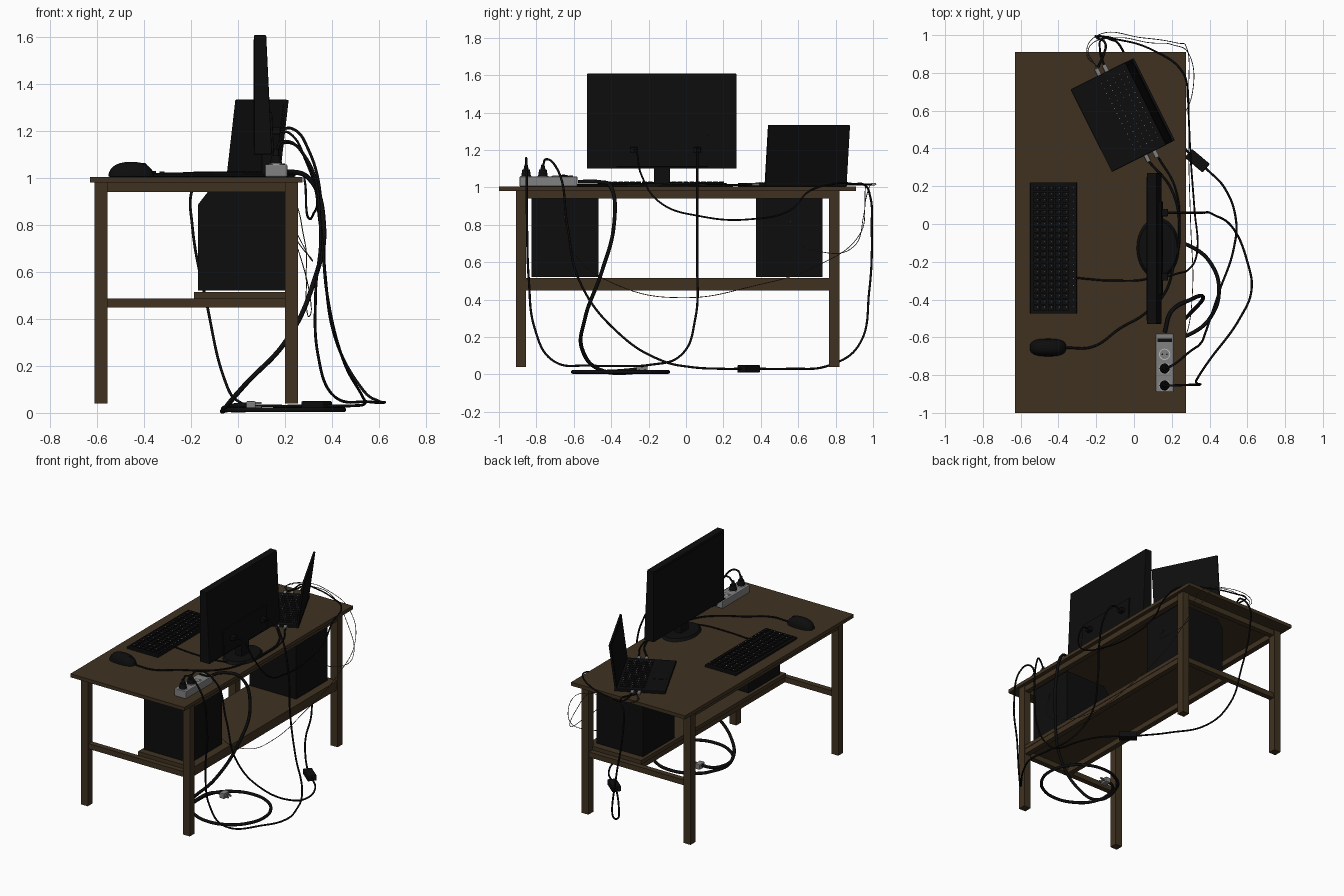
import bpy, bmesh, math
from mathutils import Matrix, Vector

if "Cube" in bpy.data.objects:
    bpy.data.objects.remove(bpy.data.objects["Cube"])

def mat(name, c):
    m = bpy.data.materials.new(name)
    m.diffuse_color = (*c, 1)
    m.use_nodes = True
    m.node_tree.nodes["Principled BSDF"].inputs["Base Color"].default_value = m.diffuse_color
    return m

WOOD = mat("dark wood", (0.05, 0.031, 0.015))
BLACK = mat("black plastic", (0.004, 0.004, 0.004))
GREY = mat("grey plastic", (0.22, 0.22, 0.22))
LIGHT = mat("light markings", (0.5, 0.5, 0.5))
THIN = mat("dark grey cable", (0.06, 0.06, 0.06))
TAN = mat("brown cable", (0.07, 0.045, 0.02))

def finish(name, bm, m, bevel=0, smooth=False, M=None):
    if M:
        bm.transform(M)
    bmesh.ops.recalc_face_normals(bm, faces=bm.faces)
    me = bpy.data.meshes.new(name)
    bm.to_mesh(me)
    bm.free()
    me.materials.append(m)
    ob = bpy.data.objects.new(name, me)
    bpy.context.collection.objects.link(ob)
    if bevel:
        b = ob.modifiers.new("bevel", 'BEVEL')
        b.width, b.segments = bevel, 2
    if smooth:
        bpy.ops.object.select_all(action='DESELECT')
        ob.select_set(True)
        bpy.context.view_layer.objects.active = ob
        bpy.ops.object.shade_smooth_by_angle(angle=math.radians(40))
    return ob

def add_box(bm, lo, hi):
    lo, hi = Vector(lo), Vector(hi)
    bmesh.ops.create_cube(bm, size=1, matrix=Matrix.Translation((lo + hi) / 2)
                          @ Matrix.Diagonal((*(hi - lo), 1)))

def box(name, lo, hi, m, bevel=0, M=None):
    bm = bmesh.new()
    add_box(bm, lo, hi)
    return finish(name, bm, m, bevel, M=M)

def extrude_y(name, prof, y0, y1, m, bevel=0):
    bm = bmesh.new()
    f = bm.faces.new([bm.verts.new((x, y0, z)) for x, z in prof])
    r = bmesh.ops.extrude_face_region(bm, geom=[f])
    bmesh.ops.translate(bm, vec=(0, y1 - y0, 0),
                        verts=[v for v in r['geom'] if isinstance(v, bmesh.types.BMVert)])
    return finish(name, bm, m, bevel)

def cyl(name, c, r, h, m, r2=None, sx=1, sy=1, M=None, n=24):
    bm = bmesh.new()
    bmesh.ops.create_cone(bm, cap_ends=True, segments=n, radius1=r, radius2=r if r2 is None else r2,
                          depth=h, matrix=Matrix.Translation(c) @ Matrix.Diagonal((sx, sy, 1, 1)))
    return finish(name, bm, m, smooth=True, M=M)

def cable(name, pts, r, m=BLACK):
    cu = bpy.data.curves.new(name, 'CURVE')
    cu.dimensions = '3D'
    cu.bevel_depth, cu.bevel_resolution, cu.resolution_u = r, 2, 10
    cu.use_fill_caps = True
    s = cu.splines.new('BEZIER')
    s.bezier_points.add(len(pts) - 1)
    for bp, p in zip(s.bezier_points, pts):
        bp.co = p
        bp.handle_left_type = bp.handle_right_type = 'AUTO'
    cu.materials.append(m)
    ob = bpy.data.objects.new(name, cu)
    bpy.context.collection.objects.link(ob)
    bpy.ops.object.select_all(action='DESELECT')
    ob.select_set(True)
    bpy.context.view_layer.objects.active = ob
    bpy.ops.object.convert(target='MESH')

def keys(name, x0, x1, y0, y1, rows, cols, z, h, M=None):
    # grid of key caps with a tiny light marking on each
    bm, dots = bmesh.new(), bmesh.new()
    dx, dy = (x1 - x0) / rows, (y1 - y0) / cols
    for i in range(rows):
        for j in range(cols):
            x, y = x0 + i * dx, y0 + j * dy
            add_box(bm, (x + .003, y + .003, z), (x + dx - .003, y + dy - .003, z + h))
            add_box(dots, (x + dx * .6, y + dy * .6, z + h),
                    (x + dx * .6 + .003, y + dy * .6 + .003, z + h + .0005))
    finish(name, bm, BLACK, M=M)
    finish(name + "_markings", dots, LIGHT, M=M)

# desk: top, legs, aprons, lower rails, shelf
box("desk_top", (-.63, -1, .98), (.275, .91, 1.005), WOOD)
for x in (-.61, .2):
    for y in (-.91, .765):
        box("desk_leg", (x, y, .04), (x + .055, y + .055, .98), WOOD)
    box("long_apron", (x + .008, -.855, .94), (x + .047, .765, .98), WOOD)
for y in (-.91, .765):
    box("end_apron", (-.555, y + .008, .94), (.2, y + .047, .98), WOOD)
    box("end_rail", (-.555, y + .008, .449), (.2, y + .047, .487), WOOD)
for x in (-.18, .208):
    box("shelf_rail", (x, -.865, .449), (x + .039, .775, .487), WOOD)
box("shelf", (-.187, -.865, .487), (.25, .775, .515), WOOD)

# two computer cases with a chamfered top edge
for y in (-.825, .373):
    extrude_y("computer_case", [(-.17, .52), (.2, .52), (.2, .945), (-.125, .945), (-.17, .887)],
              y, y + .358, BLACK)

# monitor and stand
extrude_y("monitor", [(.068, 1.1), (.068, 1.608), (.12, 1.608), (.145, 1.1)], -.53, .27, BLACK, .004)
box("monitor_screen", (.066, -.51, 1.13), (.069, .25, 1.59), BLACK)
extrude_y("monitor_back_panel", [(.1, 1.11), (.153, 1.11), (.145, 1.28), (.1, 1.28)], -.375, .12, BLACK, .003)
box("stand_neck", (.1, -.172, 1.015), (.15, -.085, 1.2), BLACK, .005)
cyl("stand_base", (.127, -.128, 1.013), 1, .016, BLACK, .9, .113, .16, n=48)
for y in (-.28, .06):
    box("monitor_connector", (.14, y - .02, 1.185), (.18, y + .02, 1.215), BLACK, .004)

# laptop, turned on the desk
L = Matrix.Translation((-.226, .494, 0)) @ Matrix.Rotation(math.radians(26.5), 4, 'Z')
box("laptop_base", (0, -.243, 1.005), (.336, .243, 1.024), BLACK, .003, L)
keys("laptop_keys", .14, .31, -.21, .21, 5, 14, 1.024, .003, L)
box("laptop_touchpad", (.02, -.06, 1.024), (.11, .06, 1.026), BLACK, 0, L)
hinge = L @ Matrix.Translation((.328, 0, 1.022)) @ Matrix.Rotation(math.radians(7.3), 4, 'Y')
box("laptop_lid", (-.008, -.243, 0), (.006, .243, .313), BLACK, .003, hinge)
box("laptop_screen", (-.0095, -.225, .02), (-.008, .225, .295), BLACK, 0, hinge)
for x, s in ((.17, 1), (.215, 1), (.2, -1), (.25, -1)):
    ys = sorted((s * .243, s * .283))
    box("laptop_connector", (x - .011, ys[0], 1.008), (x + .011, ys[1], 1.022), GREY, .002, L)

# keyboard and mouse
box("keyboard", (-.55, -.475, 1.005), (-.302, .22, 1.022), BLACK, .004)
keys("main_keys", -.535, -.345, -.46, .205, 5, 21, 1.022, .008)
keys("function_keys", -.338, -.31, -.46, .205, 1, 18, 1.022, .006)
bm = bmesh.new()
bmesh.ops.create_uvsphere(bm, u_segments=24, v_segments=16, radius=1)
bmesh.ops.bisect_plane(bm, geom=bm.verts[:] + bm.edges[:] + bm.faces[:], plane_co=(0, 0, 0),
                       plane_no=(0, 0, -1), clear_outer=True)
bmesh.ops.holes_fill(bm, edges=bm.edges)
for v in bm.verts:
    v.co.x = math.copysign(abs(v.co.x) ** .75, v.co.x)
    v.co.y = math.copysign(abs(v.co.y) ** .75, v.co.y)
finish("mouse", bm, BLACK, smooth=True,
       M=Matrix.Translation((-.455, -.654, 1.006)) @ Matrix.Diagonal((.097, .047, .062, 1)))
cyl("mouse_wheel", (0, 0, 0), .014, .012, BLACK,
    M=Matrix.Translation((-.4, -.654, 1.05)) @ Matrix.Rotation(math.pi / 2, 4, 'X'))

# power strip, sockets, plugs
box("power_strip", (.115, -.89, 1.005), (.21, -.58, 1.058), GREY, .005)
box("strip_switch", (.125, -.625, 1.058), (.2, -.605, 1.062), BLACK)
for y in (-.69, -.765, -.855):
    cyl("socket_ring", (.162, y, 1.059), .03, .003, LIGHT)
    cyl("socket", (.162, y, 1.0605), .025, .003, GREY)
for x in (.15, .174):
    cyl("socket_hole", (x, -.69, 1.062), .004, .002, BLACK, n=10)
for y in (-.765, -.855):
    cyl("plug", (.162, y, 1.078), .026, .034, BLACK, .02)
    cyl("plug_neck", (.162, y, 1.108), .014, .03, BLACK, .008)

# charger brick on the floor
box("charger_brick", (-.062, -.03, .01), (.062, .03, .05), BLACK, .005,
    Matrix.Translation((.335, .335, 0)) @ Matrix.Rotation(math.radians(-40), 4, 'Z'))

# thick strip lead with a floor coil and a three-pin plug
coil = [(.19 + .26 * math.cos(a), -.35 + .255 * math.sin(a), .013)
        for a in (math.radians(180 - 30 * i) for i in range(1, 12))]
cable("strip_lead", [(.162, -.575, 1.03), (.2, -.46, 1.028), (.3, -.4, 1.0), (.365, -.385, .8),
      (.32, -.45, .55), (.2, -.54, .3), (.03, -.55, .12), (-.05, -.46, .025)] + coil
      + [(-.06, -.33, .02), (-.02, -.25, .03), (.04, -.235, .035)], .0105)
box("lead_plug", (.035, -.265, .012), (.075, -.205, .05), GREY, .005)
for y, z in ((-.25, .025), (-.22, .025), (-.235, .042)):
    box("plug_pin", (.075, y - .005, z - .004), (.1, y + .005, z + .004), GREY)

# power cables
cable("monitor_power", [(.162, -.855, 1.11), (.19, -.855, 1.155), (.28, -.852, 1.1), (.35, -.85, .8),
      (.33, -.84, .5), (.34, -.81, .25), (.4, -.72, .08), (.56, -.5, .047), (.622, -.35, .045),
      (.6, -.2, .05), (.53, -.03, .1), (.42, .05, .3), (.37, .06, .6), (.36, .06, .85),
      (.3, .06, 1.12), (.23, .06, 1.21), (.17, .06, 1.2)], .006)
cable("charger_input", [(.162, -.765, 1.11), (.2, -.75, 1.15), (.29, -.68, 1.08), (.35, -.635, .8),
      (.38, -.57, .5), (.45, -.36, .22), (.53, -.12, .07), (.54, .02, .04), (.48, .19, .03),
      (.375, .3, .03)], .006)
cable("charger_output", [(.29, .375, .03), (.15, .55, .03), (0, .77, .05), (-.06, .92, .15),
      (-.13, .98, .45), (-.195, .993, .8), (-.195, .985, .95), (-.15, .95, 1.015),
      (-.16, .9, 1.017), (-.19, .83, 1.015)], .006)

# signal cables
cable("video_cable", [(.17, -.28, 1.2), (.22, -.265, 1.19), (.29, -.24, 1.07), (.335, -.14, .92),
      (.32, .08, .845), (.3, .35, .83), (.29, .56, .88), (.285, .66, .98), (.26, .8, 1.02),
      (.1, .92, 1.015), (-.08, .975, 1.015), (-.17, .98, 1.015), (-.18, .92, 1.015),
      (-.155, .83, 1.015)], .005)
cable("keyboard_cable", [(-.31, -.285, 1.012), (-.1, -.3, 1.011), (.1, -.28, 1.011), (.21, -.2, 1.011),
      (.24, 0, 1.011), (.215, .2, 1.011), (.13, .35, 1.015)], .005)
cable("mouse_cable", [(-.365, -.655, 1.012), (-.22, -.65, 1.011), (-.07, -.55, 1.011),
      (.05, -.48, 1.011), (.16, -.37, 1.011), (.21, -.22, 1.011), (.24, -.05, 1.02),
      (.2, .18, 1.011), (.08, .33, 1.015)], .006)
cable("thin_case_cable", [(.2, .56, .82), (.26, .58, .72), (.31, .7, .66), (.3, .88, .67),
      (.2, .95, .85), (.08, .96, 1.0), (-.1, .985, 1.015), (-.24, .93, 1.012), (-.2, .83, 1.015)],
      .002, THIN)
cable("long_thin_cable", [(.2, -.65, .85), (.27, -.6, .65), (.31, -.35, .47), (.3, 0, .41),
      (.29, .35, .47), (.29, .7, .58), (.28, .93, .75), (.22, .96, .93), (.05, .985, 1.012),
      (-.2, .995, 1.012), (-.25, .9, 1.012), (-.19, .83, 1.015)], .002, TAN)
